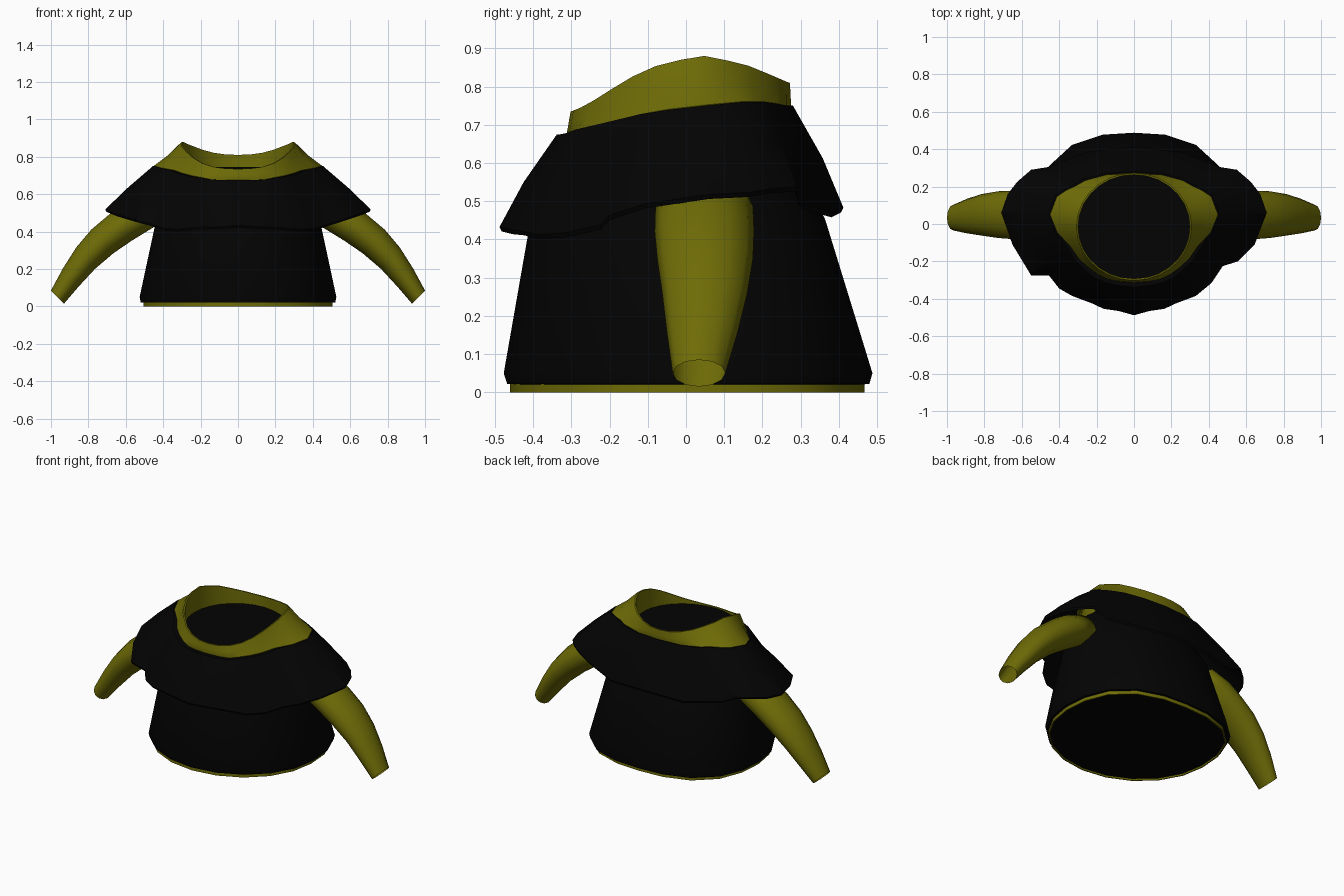
import bpy, bmesh, math
from mathutils import Vector

if "Cube" in bpy.data.objects:
    bpy.data.objects.remove(bpy.data.objects["Cube"])


def material(name, rgb):
    m = bpy.data.materials.new(name)
    m.diffuse_color = (*rgb, 1)
    m.use_nodes = True
    m.node_tree.nodes["Principled BSDF"].inputs["Base Color"].default_value = m.diffuse_color
    return m


BLACK = material("black_cloth", (0.001, 0.001, 0.001))
OLIVE = material("olive_cloth", (0.157, 0.149, 0.002))


def loft(name, rings, mat, cap_start=False, cap_end=False, angle=35):
    """Skin a list of closed rings with equal point counts."""
    bm = bmesh.new()
    vs = [[bm.verts.new(p) for p in r] for r in rings]
    n = len(vs[0])
    for a, b in zip(vs, vs[1:]):
        for i in range(n):
            j = (i + 1) % n
            bm.faces.new((a[i], a[j], b[j], b[i]))
    if cap_start:
        bm.faces.new(vs[0][::-1])
    if cap_end:
        bm.faces.new(vs[-1])
    bmesh.ops.recalc_face_normals(bm, faces=bm.faces)
    me = bpy.data.meshes.new(name)
    bm.to_mesh(me)
    bm.free()
    me.materials.append(mat)
    ob = bpy.data.objects.new(name, me)
    bpy.context.collection.objects.link(ob)
    bpy.ops.object.select_all(action='DESELECT')
    ob.select_set(True)
    bpy.context.view_layer.objects.active = ob
    bpy.ops.object.shade_smooth_by_angle(angle=math.radians(angle))
    return ob


def oval(rx, y0, y1, z, n=20, back_power=2.55):
    """Oval ring, round in front and squarer at the back."""
    c, ry = (y0 + y1) / 2, (y1 - y0) / 2
    ring = []
    for i in range(n):
        s, k = math.sin(2 * math.pi * i / n), math.cos(2 * math.pi * i / n)
        power = 2 if k > 0 else back_power
        r = (abs(s) ** power + abs(k) ** power) ** (-1 / power)
        ring.append(Vector((rx * s * r, c - ry * k * r, z)))
    return ring


def mirrored(half):
    """Close a front-to-back half loop across x = 0."""
    half = [Vector(p) for p in half]
    return half + [Vector((-p.x, p.y, p.z)) for p in half[-2:0:-1]]


def table(pts, v):
    for (a, za), (b, zb) in zip(pts, pts[1:]):
        if v <= b:
            return za + (zb - za) * max(0, (v - a) / (b - a))
    return pts[-1][1]


# tunic body
loft("tunic_body", [oval(0.49, -0.45, 0.455, 0.02), oval(0.52, -0.468, 0.48, 0.022),
                    oval(0.526, -0.477, 0.488, 0.05), oval(0.44, -0.407, 0.365, 0.45),
                    oval(0.40, -0.35, 0.30, 0.60, back_power=2),
                    oval(0.33, -0.28, 0.24, 0.70, back_power=2)],
     BLACK, cap_end=True)

# hem band and dark underside
loft("hem_band", [oval(0.495, -0.45, 0.455, 0.03), oval(0.506, -0.46, 0.467, 0.03),
                  oval(0.506, -0.46, 0.467, 0), oval(0.499, -0.453, 0.46, 0),
                  oval(0.499, -0.453, 0.46, 0.03)], OLIVE)
loft("underside", [oval(0.5, -0.454, 0.461, 0.01), oval(0.5, -0.454, 0.461, 0.018)],
     BLACK, True, True)

# shoulder cape: upper and lower edges, front to back
cape_top = mirrored([(0, -.338, .675), (.08, -.33, .675), (.15, -.315, .678), (.21, -.288, .688),
                     (.265, -.245, .698), (.32, -.19, .711), (.36, -.12, .728), (.42, -.04, .74),
                     (.455, .05, .75), (.42, .15, .76), (.37, .185, .76), (.32, .21, .76),
                     (.27, .24, .755), (.15, .27, .75), (0, .28, .75)])
cape_low = mirrored([(0, -.488, .425), (.1, -.46, .418), (.21, -.43, .415), (.33, -.385, .405),
                     (.415, -.315, .41), (.475, -.225, .43), (.555, -.2, .455), (.645, -.11, .485),
                     (.71, .06, .51), (.675, .16, .515), (.625, .225, .525), (.55, .29, .53),
                     (.455, .305, .485), (.25, .385, .462), (0, .412, .475)])
# folds on the left hang a little further forward
for i, x, y in ((4, -.4, -.345), (5, -.455, -.275), (6, -.55, -.275), (7, -.65, -.11)):
    cape_low[28 - i].xy = (x, y)


def inset(ring, d, dz=0):
    return [p - Vector((p.x, p.y, 0)).normalized() * d + Vector((0, 0, dz)) for p in ring]


cape_mid = inset([(a + b) / 2 for a, b in zip(cape_top, cape_low)], -.012)
collar_low = mirrored([(0, -.312, .678), (.08, -.306, .678), (.14, -.295, .68), (.19, -.272, .689),
                       (.245, -.232, .699), (.295, -.185, .712), (.34, -.12, .728),
                       (.41, -.045, .741), (.449, .05, .752), (.412, .147, .761),
                       (.362, .18, .761), (.312, .203, .761), (.262, .232, .757),
                       (.145, .264, .752), (0, .275, .752)])
loft("shoulder_cape", [inset(collar_low, .012, -.025), inset(collar_low, .008, -.002), cape_top,
                       cape_mid, inset(cape_low, 0, .008), inset(cape_low, .006, -.004),
                       inset(cape_low, .02, .008), inset(cape_mid, .018, -.012),
                       inset(cape_top, .03, -.03)], BLACK, angle=30)

# raised collar with a dipped neckline
rim_z = [(-.30, .735), (-.26, .752), (-.15, .822), (-.07, .858), (.04, .882),
         (.15, .86), (.2, .84), (.27, .81)]
rim = []
for i in range(15):
    t = math.pi * i / 14
    y = -0.015 - 0.287 * math.cos(t)
    rim.append((0.308 * math.sin(t), y, table(rim_z, y)))
rim = mirrored(rim)
neck = [Vector((p.x, p.y, 0.733 + 0.03 * (p.y + 0.3))) for p in inset(rim, .009)]
collar_mid = [(a + b) / 2 - Vector((0, 0, .008 * abs(a.x) / .45))
              for a, b in zip(collar_low, rim)]
loft("collar", [inset(collar_low, .01, -.03), collar_low, collar_mid, rim,
                inset(rim, .008), [p - Vector((0, 0, .02)) for p in neck]], OLIVE)

# dark filling inside the neck
loft("neck_lining", [[p - Vector((0, 0, .01)) for p in neck],
                     [p - Vector((0, 0, .004)) for p in neck]], BLACK, True, True)

# open sleeves: upper edge x, z / lower edge x, z / y range
stations = [(.50, .60, .36, .49, -.06, .15), (.62, .545, .44, .43, -.08, .175),
            (.69, .49, .57, .35, -.082, .178), (.785, .41, .665, .285, -.075, .175),
            (.865, .315, .765, .20, -.062, .16), (.935, .205, .85, .108, -.05, .135),
            (1.0, .085, .93, .015, -.035, .103)]
for side, label in ((1, "right"), (-1, "left")):
    rings = []
    for ux, uz, lx, lz, y0, y1 in stations:
        up, lo = Vector((ux, 0, uz)), Vector((lx, 0, lz))
        ring = []
        for i in range(12):
            t = 2 * math.pi * i / 12
            p = (up + lo) / 2 + (up - lo) / 2 * math.cos(t)
            ring.append(Vector((side * p.x, (y0 + y1) / 2 + (y1 - y0) / 2 * math.sin(t), p.z)))
        rings.append(ring)
    loft(label + "_sleeve", rings, OLIVE, cap_start=True, angle=75)
